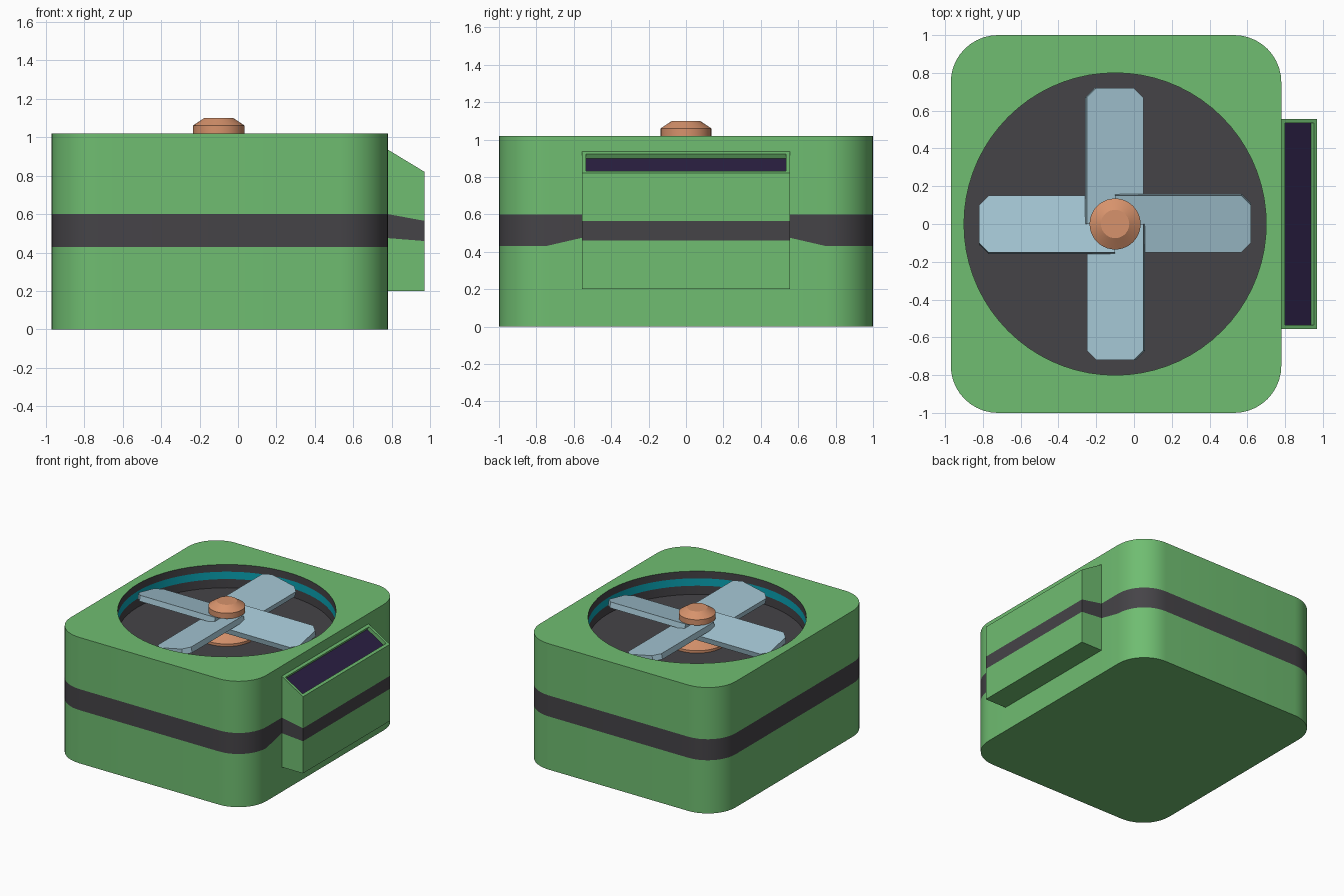
import bpy, bmesh, math
from mathutils import Matrix, Vector

if "Cube" in bpy.data.objects:
    bpy.data.objects.remove(bpy.data.objects["Cube"])

def mat(name, r, g, b):
    m = bpy.data.materials.new(name)
    m.diffuse_color = (r, g, b, 1)
    m.use_nodes = True
    m.node_tree.nodes["Principled BSDF"].inputs["Base Color"].default_value = m.diffuse_color
    return m

GREEN = mat("green", .16, .51, .165)
DARK = mat("charcoal", .06, .057, .064)
TEAL = mat("teal", .003, .37, .46)
BLUE = mat("pale_blue", .37, .56, .65)
ORANGE = mat("copper", .68, .29, .15)
PURPLE = mat("dark_purple", .024, .014, .056)

FAN = Vector((-.1, 0, 0))   # fan axis

def finish(name, bm, mats, smooth=True):
    me = bpy.data.meshes.new(name)
    bm.to_mesh(me)
    bm.free()
    for m in mats:
        me.materials.append(m)
    ob = bpy.data.objects.new(name, me)
    bpy.context.collection.objects.link(ob)
    if smooth:
        bpy.ops.object.select_all(action='DESELECT')
        ob.select_set(True)
        bpy.context.view_layer.objects.active = ob
        bpy.ops.object.shade_smooth_by_angle(angle=math.radians(30))
    return ob

def skin(bm, loops, indices):
    """Join closed vertex loops with quads, one material index per band."""
    for a, b, mi in zip(loops, loops[1:], indices):
        n = len(a)
        for i in range(n):
            j = (i + 1) % n
            bm.faces.new((a[i], a[j], b[j], b[i])).material_index = mi

def circle(bm, r, z, n):
    return [bm.verts.new(FAN + Vector((r * math.cos(t), r * math.sin(t), z)))
            for t in (2 * math.pi * i / n for i in range(n))]

def lathe(name, profile, m, n=40):
    bm = bmesh.new()
    loops = [circle(bm, r, z, n) for r, z in profile]
    skin(bm, loops, [0] * len(loops))
    bm.faces.new(loops[0][::-1])
    bm.faces.new(loops[-1])
    return finish(name, bm, [m])

# Body: rounded box with a stripe and a round fan well in the top
TOP, FLOOR, R, VENT_Y = 1.018, .83, .25, .555
outline = []
for cx, cy, a0 in ((.53, .75, 0), (-.72, .75, 90), (-.72, -.75, 180), (.53, -.75, 270)):
    for k in range(11):
        a = math.radians(a0 + 9 * k)
        outline.append((cx + R * math.cos(a), cy + R * math.sin(a)))
outline += [(.78, -VENT_Y), (.78, VENT_Y)]
bm = bmesh.new()
loops = []
for z in (0, .43, .60, TOP):
    # the stripe's lower edge rises where it meets the vent box
    loops.append([bm.verts.new((x, y, .475 if z == .43 and i >= 44 else z))
                  for i, (x, y) in enumerate(outline)])
skin(bm, loops, [0, 1, 0])
bm.faces.new(loops[0][::-1])
well = [circle(bm, .8, z, 72) for z in (TOP, .96, .90, FLOOR)]
skin(bm, well[::-1], [1, 2, 1])
bm.faces.new(well[-1]).material_index = 1
rim = [e for e in bm.edges if e.is_boundary]
bmesh.ops.triangle_fill(bm, use_beauty=True, use_dissolve=False, edges=rim, normal=(0, 0, 1))
bmesh.ops.recalc_face_normals(bm, faces=bm.faces)
finish("body", bm, [GREEN, DARK, TEAL])

# Side vent box with sloped top and recessed slot
bm = bmesh.new()
inner, outer = (.2, .475, .60, .935), (.2, .46, .565, .82)
loops = []
for zi, zo in zip(inner, outer):
    loops.append([bm.verts.new(p) for p in (
        (.78, -VENT_Y, zi), (.97, -VENT_Y, zo), (.97, VENT_Y, zo), (.78, VENT_Y, zi))])
skin(bm, loops, [0, 1, 0])
bm.faces.new(loops[0][::-1])
slot = bm.faces.new(loops[-1])
bm.normal_update()
bmesh.ops.inset_individual(bm, faces=[slot], thickness=.03, depth=0)
bmesh.ops.inset_individual(bm, faces=[slot], thickness=0, depth=-.03)
slot.material_index = 2
finish("side_vent", bm, [GREEN, DARK, PURPLE], smooth=False)

# Fan blades: four pitched slabs with clipped tips
for k in range(4):
    bm = bmesh.new()
    pts = [(0, -.15), (.67, -.15), (.72, -.10), (.72, .10), (.67, .15), (0, .15)]
    top = [bm.verts.new((x, y * 1.02, 0)) for x, y in pts]
    low = [bm.verts.new((x, y * 1.02, -.045)) for x, y in pts]
    skin(bm, [low, top], [0])
    bm.faces.new(top)
    bm.faces.new(low[::-1])
    bm.transform(Matrix.Translation(FAN + Vector((0, 0, .988)))
                 @ Matrix.Rotation(k * math.pi / 2, 4, 'Z')
                 @ Matrix.Rotation(math.radians(12), 4, 'X'))
    finish(f"fan_blade_{k + 1}", bm, [BLUE], smooth=False)

# Hub cap above the blades, shaft and motor base below
lathe("hub_cap", [(.08, .90), (.08, 1.0), (.135, 1.015), (.135, 1.06), (.075, 1.10)], ORANGE)
lathe("motor_base", [(.22, FLOOR - .01), (.22, .85), (.14, .875), (.08, .90)], ORANGE)
